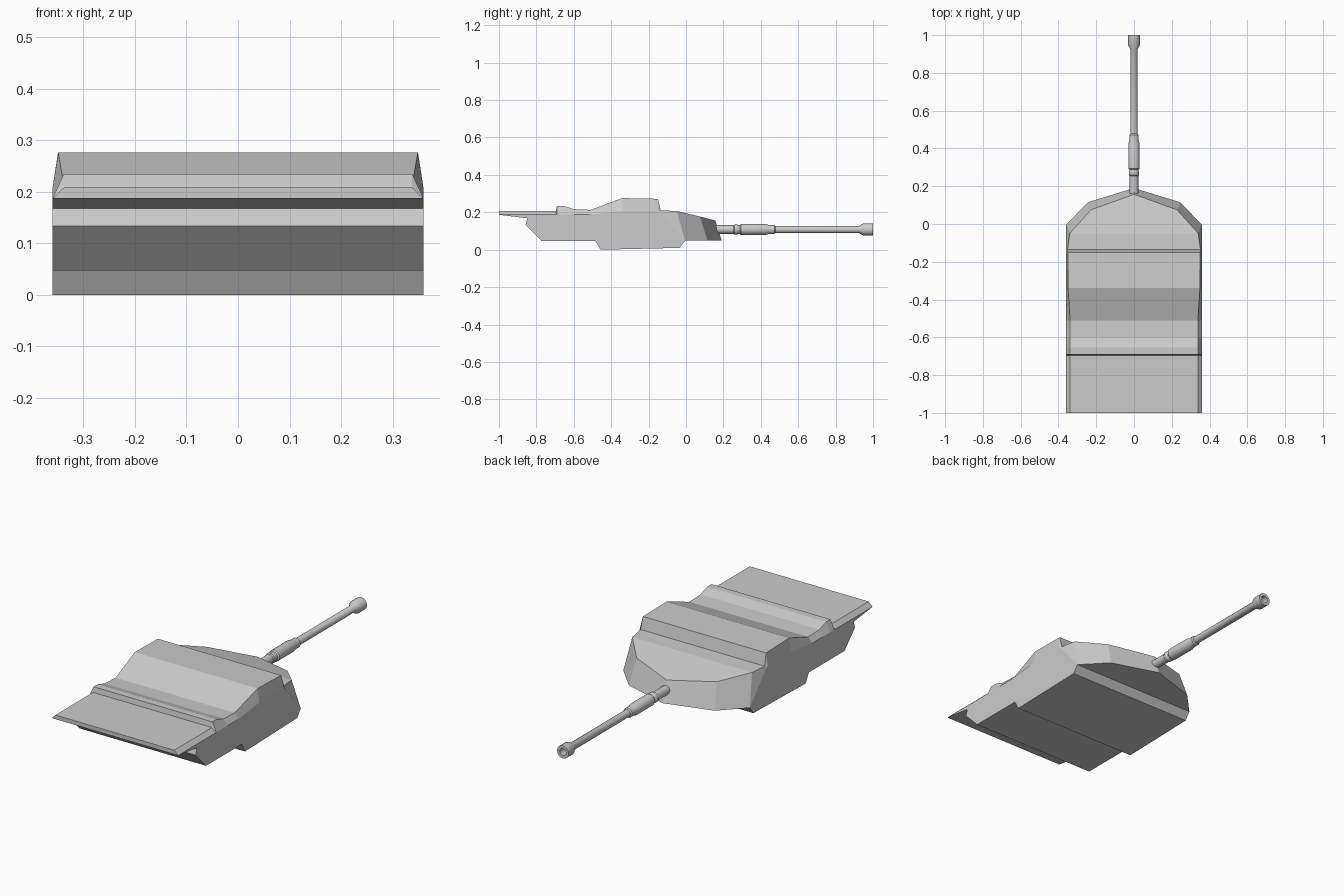
import bpy, bmesh, math
from mathutils import Matrix

cube = bpy.data.objects.get("Cube")
if cube:
    bpy.data.objects.remove(cube, do_unlink=True)

grey = bpy.data.materials.new("plain grey")
grey.use_nodes = True
COLOUR = (0.6, 0.6, 0.6, 1)
grey.diffuse_color = COLOUR
grey.node_tree.nodes["Principled BSDF"].inputs["Base Color"].default_value = COLOUR


def finish(bm, name):
    bmesh.ops.recalc_face_normals(bm, faces=bm.faces)
    mesh = bpy.data.meshes.new(name)
    bm.to_mesh(mesh)
    bm.free()
    mesh.materials.append(grey)
    ob = bpy.data.objects.new(name, mesh)
    bpy.context.collection.objects.link(ob)
    return ob


# Hull: left half from profiles, then mirrored
W = 0.36
# top edge as (half width, y, z), from overhang to nose
top = [(.338, -1, .208), (.338, -.695, .208), (.338, -.69, .235),
       (.338, -.655, .235), (.338, -.6, .217), (.338, -.51, .213),
       (.349, -.34, .276), (.35, -.15, .272), (.352, -.135, .21),
       (.34, -.05, .207)]
# height of the full-width line under each top point
waist_z = [.187, .187, .187, .187, .187, .187, .207, .207, .2]
waist = [(W, p[1], z) for p, z in zip(top, waist_z)] + [(W, -.005, .048)]
# underside edge, nose back to overhang
under = [(W, -.005, .048), (W, -.033, .01), (W, -.457, 0), (W, -.484, .047),
         (W, -.773, .047), (W, -.858, .134), (W, -.848, .168), (W, -1, .187)]
# nose rings, side to centre
nose_top = [top[-1], (.228, .075, .177), (0, .157, .156)]
nose_low = [under[0], (.245, .115, .048), (0, .19, .05)]

bm = bmesh.new()


def face(points):
    bm.faces.new([bm.verts.new(p) for p in points])


def centre(p):
    return (0, p[1], p[2])


for line in (top, under):
    for a, b in zip(line, line[1:]):
        face([a, b, centre(b), centre(a)])
for i in range(len(top) - 1):
    face([top[i], top[i + 1], waist[i + 1], waist[i]])
face(waist + under[1:-1])                                   # side wall
face([top[0], waist[0], centre(waist[0]), centre(top[0])])  # overhang edge
for i in range(2):
    face([nose_top[i], nose_top[i + 1], nose_low[i + 1], nose_low[i]])
face(nose_top + [centre(top[-1])])                          # nose roof
face(nose_low + [centre(under[0])])                         # nose floor

copy = bmesh.ops.duplicate(bm, geom=bm.verts[:] + bm.edges[:] + bm.faces[:])
for v in copy["geom"]:
    if isinstance(v, bmesh.types.BMVert):
        v.co.x = -v.co.x
bmesh.ops.remove_doubles(bm, verts=bm.verts, dist=1e-5)
# clear the seam along flat panels
seam = [e for e in bm.edges if all(abs(v.co.x) < 1e-5 for v in e.verts)
        and len(e.link_faces) == 2 and e.calc_face_angle(9) < .01]
bmesh.ops.dissolve_edges(bm, edges=seam, use_verts=True)
finish(bm, "turret_body")

# Barrel: turned profile of (radius, y), ending in a hollow muzzle
profile = [(0, .13), (.023, .13), (.023, .255), (.027, .26), (.027, .275),
           (.024, .28), (.024, .288), (.03, .295), (.03, .425), (.025, .44),
           (.025, .472), (.019, .478), (.019, .925), (.033, .95), (.033, 1),
           (.018, 1), (.018, .95), (0, .95)]
SIDES = 16
bm = bmesh.new()
verts = [bm.verts.new((r, y, 0)) for r, y in profile]
edges = [bm.edges.new(pair) for pair in zip(verts, verts[1:])]
bmesh.ops.spin(bm, geom=verts + edges, cent=(0, 0, 0), axis=(0, 1, 0),
               angle=2 * math.pi, steps=SIDES)
bmesh.ops.remove_doubles(bm, verts=bm.verts, dist=1e-5)
bmesh.ops.transform(bm, matrix=Matrix.Translation((0, 0, .108)), verts=bm.verts)
barrel = finish(bm, "barrel")

bpy.ops.object.select_all(action="DESELECT")
barrel.select_set(True)
bpy.context.view_layer.objects.active = barrel
bpy.ops.object.shade_smooth_by_angle(angle=math.radians(30))
